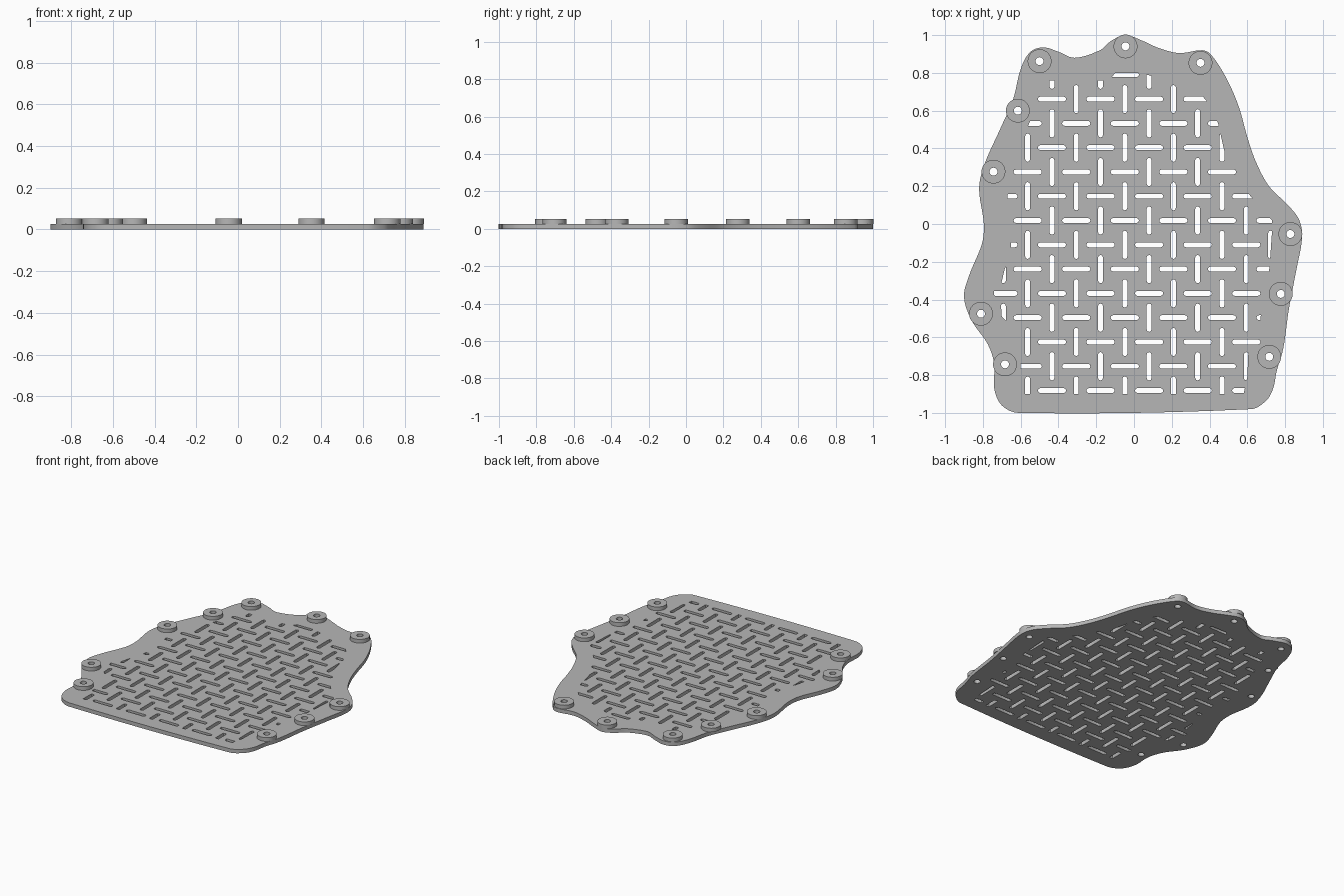
import bpy
import bmesh
import math
from mathutils import Vector
from mathutils.geometry import interpolate_bezier

default_cube = bpy.data.objects.get("Cube")
if default_cube:
    bpy.data.objects.remove(default_cube, do_unlink=True)

PLATE_TOP = 0.027
BOSS_TOP = 0.053
PITCH = 0.1286

grey = bpy.data.materials.new("plain grey")
grey.use_nodes = True
grey.diffuse_color = (0.47, 0.47, 0.47, 1)
grey.node_tree.nodes["Principled BSDF"].inputs["Base Color"].default_value = grey.diffuse_color


def prism(name, loops, bottom, top):
    """Extrude one or more closed 2D loops into solids held in one object."""
    bm = bmesh.new()
    for loop in loops:
        bm.faces.new([bm.verts.new((x, y, bottom)) for x, y in loop])
    caps = bmesh.ops.extrude_face_region(bm, geom=bm.faces[:], use_keep_orig=True)
    raised = [item for item in caps["geom"] if isinstance(item, bmesh.types.BMVert)]
    bmesh.ops.translate(bm, verts=raised, vec=(0, 0, top - bottom))
    bmesh.ops.recalc_face_normals(bm, faces=bm.faces[:])
    mesh = bpy.data.meshes.new(name)
    bm.to_mesh(mesh)
    bm.free()
    mesh.materials.append(grey)
    obj = bpy.data.objects.new(name, mesh)
    bpy.context.collection.objects.link(obj)
    return obj


def boolean(target, cutter, operation):
    """Apply a boolean modifier straight away."""
    modifier = target.modifiers.new(operation.lower(), "BOOLEAN")
    modifier.operation = operation
    modifier.solver = "EXACT"
    modifier.object = cutter
    bpy.context.view_layer.objects.active = target
    bpy.ops.object.modifier_apply(modifier=modifier.name)


def smooth_loop(points, steps):
    """Pass a closed smooth curve through the given points."""
    points = [Vector(point) for point in points]
    count = len(points)
    tangents = [(points[(k + 1) % count] - points[k - 1]).normalized() for k in range(count)]
    result = []
    for k in range(count):
        nxt = (k + 1) % count
        start, end = points[k], points[nxt]
        reach = (end - start).length / 3
        curve = interpolate_bezier(start, start + tangents[k] * reach,
                                   end - tangents[nxt] * reach, end, steps + 1)
        result.extend((point.x, point.y) for point in curve[:-1])
    return result


def circle(center, radius, sides):
    angles = [math.tau * k / sides for k in range(sides)]
    return [(center[0] + radius * math.cos(a), center[1] + radius * math.sin(a)) for a in angles]


def slot(center, upright, length=0.15, width=0.026, steps=4):
    """Round-ended slot lying along x, or along y when upright."""
    radius = width / 2
    straight = length / 2 - radius
    loop = []
    for side in (1, -1):
        for k in range(steps + 1):
            angle = math.pi * (k / steps - 0.5)
            u = side * (straight + radius * math.cos(angle))
            v = side * radius * math.sin(angle)
            loop.append((center[0] - v, center[1] + u) if upright else (center[0] + u, center[1] + v))
    return loop


# Wavy outer edge of the plate
outline = [
    (-.61, -1), (.62, -.98), (.7, -.935), (.737, -.87), (.755, -.78), (.79, -.66),
    (.82, -.45), (.86, -.24), (.89, -.07), (.875, .02), (.82, .095), (.715, .2),
    (.645, .33), (.6, .46), (.555, .62), (.49, .77), (.405, .9), (.36, .92),
    (.24, .905), (.135, .93), (.045, .97), (-.045, 1), (-.12, .97), (-.18, .92),
    (-.315, .88), (-.395, .91), (-.48, .935), (-.55, .91), (-.6, .82), (-.64, .66),
    (-.71, .5), (-.79, .32), (-.82, .19), (-.795, 0), (-.805, -.105), (-.87, -.265),
    (-.9, -.385), (-.86, -.51), (-.775, -.635), (-.74, -.74), (-.74, -.87), (-.7, -.96),
]
plate = prism("base_plate", [smooth_loop(outline, 6)], 0, PLATE_TOP)

# Area inside the rim that the slots may occupy
slot_area = [
    (-.48, .76), (-.13, .76), (-.1, .8), (.03, .8), (.07, .79), (.22, .745),
    (.335, .71), (.385, .65), (.445, .535), (.475, .4), (.495, .33), (.545, .29),
    (.58, .195), (.615, .15), (.73, .02), (.73, -.05), (.72, -.195), (.715, -.25),
    (.685, -.32), (.67, -.5), (.68, -.635), (.605, -.69), (.6, -.81), (.58, -.9),
    (-.6, -.9), (-.6, -.75), (-.615, -.62), (-.675, -.515), (-.7, -.49), (-.705, -.42),
    (-.74, -.375), (-.74, -.35), (-.7, -.305), (-.685, -.24), (-.65, -.17), (-.65, -.05),
    (-.67, .15), (-.64, .275), (-.58, .47), (-.55, .545), (-.515, .66),
]
area_cutter = prism("slot_area_cutter", [slot_area], -0.05, 0.06)

# Basket weave of slots, alternating lengthwise and crosswise, trimmed to the area
slots = []
for column in range(-1, 11):
    for row in range(14):
        center = (-0.563 + column * PITCH, 0.79 - row * PITCH)
        slots.append(slot(center, upright=(column + row) % 2 == 1))
slot_cutter = prism("slot_cutter", slots, -0.1, 0.1)
boolean(slot_cutter, area_cutter, "INTERSECT")
boolean(plate, slot_cutter, "DIFFERENCE")

# Raised mounting bosses around the rim, drilled through with the plate
boss_centers = [
    (-.5, .862), (-.045, .94), (.352, .853), (-.615, .6), (-.744, .277),
    (.828, -.053), (.777, -.37), (.716, -.703), (-.81, -.475), (-.683, -.743),
]
bosses = prism("mounting_bosses", [circle(c, 0.063, 40) for c in boss_centers], PLATE_TOP, BOSS_TOP)
hole_cutter = prism("hole_cutter", [circle(c, 0.021, 24) for c in boss_centers], -0.1, 0.1)
boolean(plate, hole_cutter, "DIFFERENCE")
boolean(bosses, hole_cutter, "DIFFERENCE")

# Remove the cutters and smooth the curved walls
for cutter in (area_cutter, slot_cutter, hole_cutter):
    bpy.data.objects.remove(cutter, do_unlink=True)
bpy.ops.object.select_all(action="DESELECT")
for part in (plate, bosses):
    part.select_set(True)
bpy.context.view_layer.objects.active = plate
bpy.ops.object.shade_smooth_by_angle(angle=math.radians(35))
